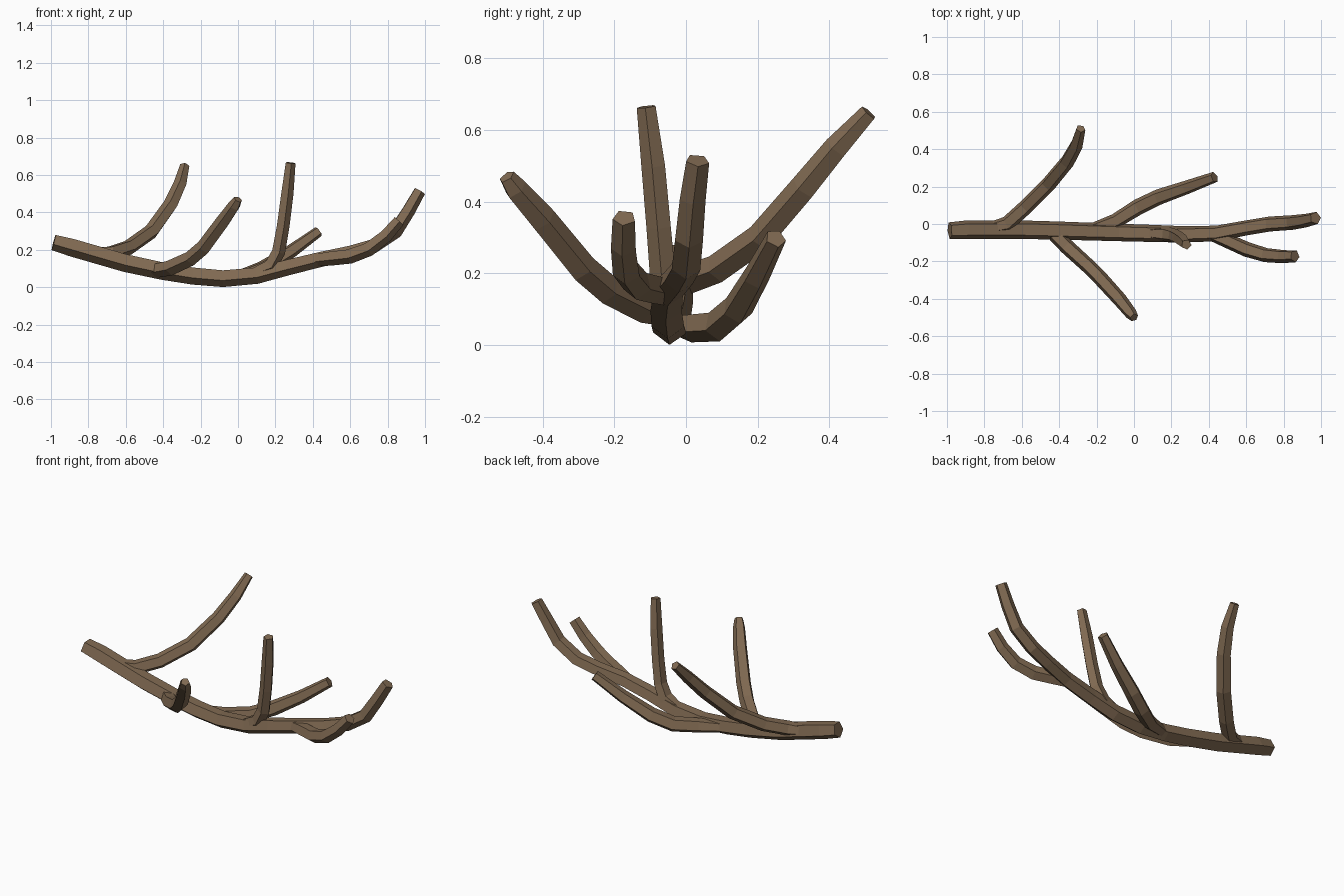
import bpy, bmesh
from math import cos, sin, tau
from mathutils import Vector

bark = bpy.data.materials.new("bark")
bark.diffuse_color = (0.22, 0.145, 0.085, 1)
SIDES = 5


def limb(name, path):
    """Sweep a five-sided section along (x, y, z, radius) points, with one edge turned down."""
    pts = [Vector(p[:3]) for p in path]
    bm = bmesh.new()
    rings = []
    down = Vector((0, 0, -1))
    for i, p in enumerate(pts):
        t = Vector()
        if i > 0:
            t += (p - pts[i - 1]).normalized()
        if i < len(pts) - 1:
            t += (pts[i + 1] - p).normalized()
        t.normalize()
        down = (down - t * down.dot(t)).normalized()
        side = t.cross(down)
        r = path[i][3]
        rings.append([bm.verts.new(p + r * (down * cos(tau * k / SIDES) + side * sin(tau * k / SIDES)))
                      for k in range(SIDES)])
    for a, b in zip(rings, rings[1:]):
        for k in range(SIDES):
            n = (k + 1) % SIDES
            bm.faces.new((a[k], a[n], b[n], b[k]))
    bm.faces.new(rings[0][::-1])
    bm.faces.new(rings[-1])
    bmesh.ops.recalc_face_normals(bm, faces=bm.faces)
    mesh = bpy.data.meshes.new(name)
    bm.to_mesh(mesh)
    bm.free()
    mesh.materials.append(bark)
    obj = bpy.data.objects.new(name, mesh)
    bpy.context.collection.objects.link(obj)


# Main bough, sagging in the middle
limb("main_bough", [
    (-0.985, -0.035, 0.243, 0.046), (-0.89, -0.03, 0.217, 0.052), (-0.60, -0.03, 0.133, 0.052),
    (-0.40, -0.035, 0.09, 0.051), (-0.24, -0.04, 0.064, 0.05), (-0.08, -0.045, 0.05, 0.049),
    (0.10, -0.05, 0.066, 0.048), (0.26, -0.055, 0.108, 0.046), (0.44, -0.05, 0.152, 0.044),
    (0.60, -0.02, 0.187, 0.042), (0.72, 0.0, 0.222, 0.042), (0.84, 0.008, 0.30, 0.041),
    (0.91, 0.018, 0.41, 0.038), (0.97, 0.032, 0.515, 0.034)])

# Side branches
limb("rear_left_branch", [
    (-0.80, -0.03, 0.185, 0.03), (-0.68, 0.0, 0.182, 0.043), (-0.58, 0.09, 0.215, 0.042),
    (-0.46, 0.21, 0.30, 0.042), (-0.36, 0.33, 0.44, 0.040), (-0.31, 0.42, 0.55, 0.036),
    (-0.285, 0.51, 0.648, 0.026)])
limb("front_branch", [
    (-0.44, -0.04, 0.09, 0.04), (-0.36, -0.12, 0.105, 0.043), (-0.25, -0.22, 0.155, 0.042),
    (-0.18, -0.29, 0.215, 0.042), (-0.08, -0.40, 0.35, 0.040), (-0.02, -0.475, 0.435, 0.034),
    (0.0, -0.50, 0.47, 0.024)])
limb("rear_right_branch", [
    (-0.25, -0.035, 0.06, 0.03), (-0.10, 0.015, 0.05, 0.042), (0.02, 0.09, 0.055, 0.045),
    (0.13, 0.143, 0.10, 0.044), (0.28, 0.195, 0.19, 0.038), (0.43, 0.25, 0.298, 0.03)])
limb("upright_branch", [
    (0.08, -0.05, 0.075, 0.03), (0.175, -0.055, 0.115, 0.042), (0.215, -0.063, 0.19, 0.038),
    (0.24, -0.075, 0.33, 0.036), (0.262, -0.09, 0.50, 0.035), (0.28, -0.11, 0.665, 0.028)])
limb("front_right_branch", [
    (0.40, -0.05, 0.145, 0.035), (0.50, -0.09, 0.157, 0.041), (0.60, -0.135, 0.168, 0.042),
    (0.70, -0.165, 0.205, 0.040), (0.79, -0.173, 0.275, 0.037), (0.86, -0.172, 0.355, 0.033)])
